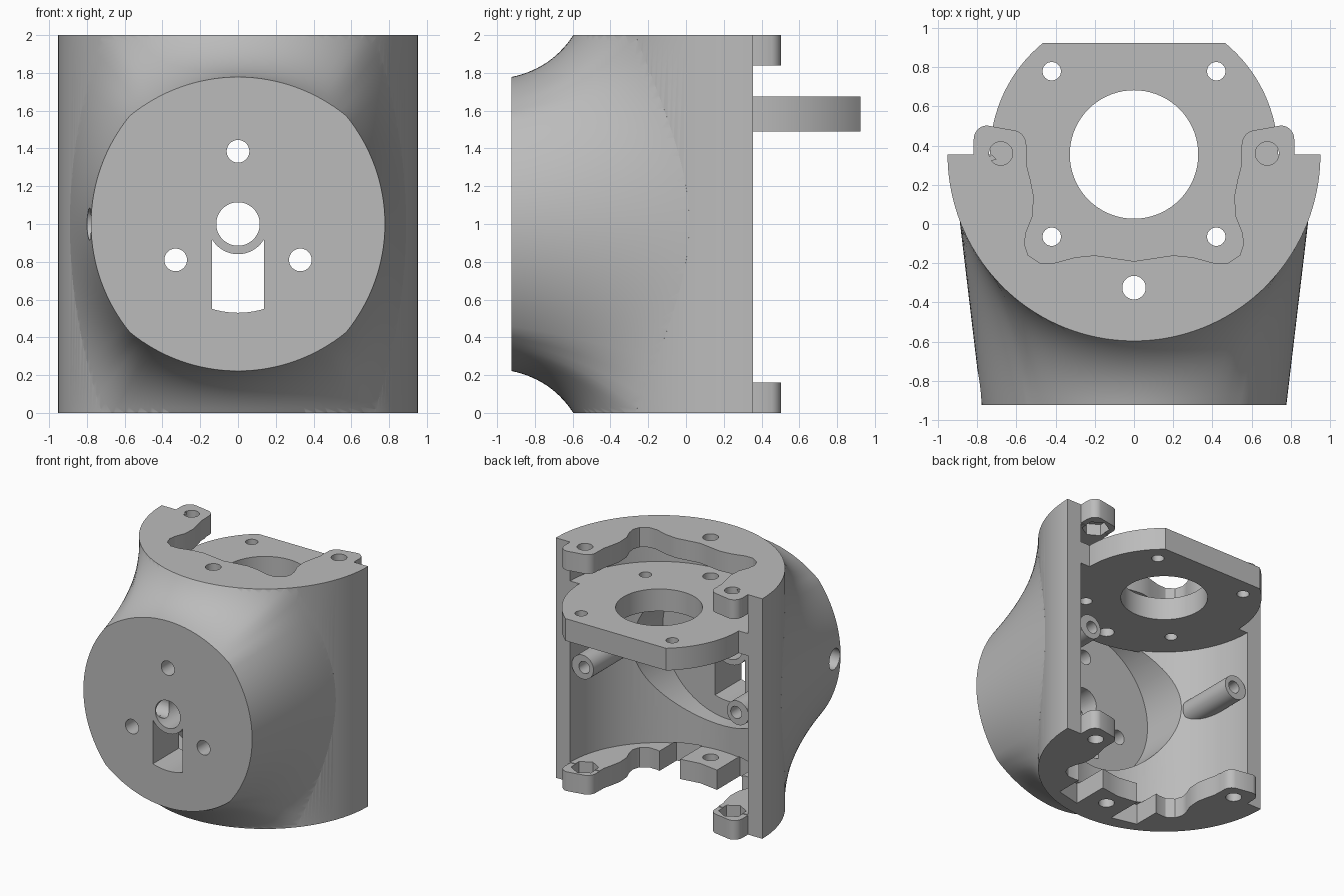
import bpy, bmesh, math
from math import sin, cos, pi, sqrt, atan2
from mathutils import Matrix

if "Cube" in bpy.data.objects:
    bpy.data.objects.remove(bpy.data.objects["Cube"], do_unlink=True)

grey = bpy.data.materials.new("light grey plastic")
grey.use_nodes = True
GREY = (0.5, 0.5, 0.5, 1)
grey.diffuse_color = GREY
grey.node_tree.nodes["Principled BSDF"].inputs["Base Color"].default_value = GREY

CY = 0.355      # y of the cylinder axis and of the open back
R = 0.952       # outer radius
BORE = 0.82     # inner radius
FRONT = -0.925  # y of the front face


def make(name, bm):
    bmesh.ops.recalc_face_normals(bm, faces=bm.faces)
    me = bpy.data.meshes.new(name)
    bm.to_mesh(me)
    bm.free()
    me.materials.append(grey)
    ob = bpy.data.objects.new(name, me)
    bpy.context.collection.objects.link(ob)
    return ob


def prism(name, pts, z0, z1):
    """Extrude a plan outline from z0 to z1."""
    bm = bmesh.new()
    face = bm.faces.new([bm.verts.new((x, y, z0)) for x, y in pts])
    top = bmesh.ops.extrude_face_region(bm, geom=[face])["geom"]
    for v in top:
        if isinstance(v, bmesh.types.BMVert):
            v.co.z = z1
    return make(name, bm)


def rod(name, centre, radius, length, axis="Z", sides=48):
    """Cylinder centred on a point along an axis."""
    bm = bmesh.new()
    turn = {"Z": Matrix(), "X": Matrix.Rotation(pi / 2, 4, "Y"),
            "Y": Matrix.Rotation(pi / 2, 4, "X")}[axis]
    bmesh.ops.create_cone(bm, cap_ends=True, segments=sides, radius1=radius,
                          radius2=radius, depth=length,
                          matrix=Matrix.Translation(centre) @ turn)
    return make(name, bm)


def boolean(ob, tool, op="DIFFERENCE"):
    mod = ob.modifiers.new("bool", "BOOLEAN")
    mod.operation, mod.solver, mod.object = op, "EXACT", tool
    bpy.context.view_layer.objects.active = ob
    bpy.ops.object.modifier_apply(modifier=mod.name)
    bpy.data.objects.remove(tool, do_unlink=True)


def arc(cx, cy, r, a0, a1, n):
    return [(cx + r * cos(a0 + (a1 - a0) * i / n), cy + r * sin(a0 + (a1 - a0) * i / n))
            for i in range(n + 1)]


def front_boss():
    """Loft from the rounded front face back onto the cylinder wall."""
    bm = bmesh.new()
    n, steps = 128, 14
    rings = [[] for _ in range(steps + 2)]
    for i in range(n):
        a = 2 * pi * i / n
        c, s = cos(a), sin(a)
        fold = atan2(abs(s), abs(c)) / (pi / 4)
        r0 = 0.778 + 0.032 * (1 - abs(fold - 1)) ** 2
        r1 = 1.78 / (abs(c) + sqrt(c * c + 0.605 * s * s))
        r1 = min(r1, 1 / max(abs(s), 0.01))
        y1 = CY - sqrt(R * R - (r1 * c) ** 2)
        w = s * s
        rc = r0 + (0.52 - 0.32 * w) * (r1 - r0)
        yc = FRONT + (0.52 + 0.13 * w) * (y1 - FRONT)
        for k in range(steps + 1):
            t = k / steps
            b0, b1, b2 = (1 - t) ** 2, 2 * t * (1 - t), t * t
            r = b0 * r0 + b1 * rc + b2 * r1
            y = b0 * FRONT + b1 * yc + b2 * y1
            rings[k].append(bm.verts.new((r * c, y, 1 + r * s)))
        rings[-1].append(bm.verts.new((0.8 * r1 * c, 0.25, 1 + 0.8 * r1 * s)))
    for a, b in zip(rings, rings[1:]):
        for i in range(n):
            j = (i + 1) % n
            bm.faces.new((a[i], a[j], b[j], b[i]))
    bm.faces.new(rings[0])
    bm.faces.new(rings[-1])
    return make("front_boss", bm)


# Shell: half cylinder blended into the front boss, then hollowed
body = prism("shell", arc(0, CY, R, pi, 2 * pi, 96), 0, 2)
boolean(body, front_boss(), "UNION")
bore = prism("bore", arc(0, CY, BORE, 0, 2 * pi, 96)[:-1], 0.165, 1.835)
boolean(body, bore)
boolean(body, rod("pocket", (0, -0.29, 1), 0.62, 0.58, "Y", 96))

# Screw lugs reaching behind the end flanges
for side in (1, -1):
    lug = [(0.82, 0.2), (0.82, 0.43)] + arc(0.75, 0.435, 0.068, 0, pi / 2, 6)
    lug += arc(0.625, 0.405, 0.075, 0.6 * pi, pi, 6) + [(0.55, 0.2)]
    lug = [(side * x, y) for x, y in lug]
    for z in (0, 1.84):
        boolean(body, prism("lug", lug, z, z + 0.16), "UNION")

# Wavy opening through both end flanges
half = [(0.548, 0.7), (0.548, 0.3), (0.53, 0.23), (0.512, 0.14), (0.518, 0.04), (0.55, -0.04),
        (0.56, -0.1), (0.54, -0.16), (0.48, -0.2), (0.41, -0.2), (0.3, -0.17), (0.2, -0.16),
        (0.1, -0.175)]
wavy = half + [(0, -0.19)] + [(-x, y) for x, y in reversed(half)]
for z in (-0.1, 1.8):
    boolean(body, prism("opening", wavy, z, z + 0.3))

# Lug holes with nut pockets, and gaps in the lower flange
for side in (1, -1):
    x = side * 0.68
    boolean(body, rod("lug_hole", (x, 0.36, 1), 0.06, 2.4))
    for z in (0.16, 1.84):
        boolean(body, rod("nut_pocket", (x, 0.36, z), 0.105, 0.18, sides=6))
    gap = [(side * x, y) for x, y in ((0.17, -0.1), (0.17, -0.47), (0.38, -0.42), (0.38, -0.1))]
    boolean(body, prism("gap", gap, -0.1, 0.17))
boolean(body, rod("flange_hole", (0, -0.325, 1.9), 0.06, 0.4))
boolean(body, rod("flange_hole", (0, -0.325, 0.1), 0.06, 0.4))

# Front face holes and slot
for x, z, r in ((0, 1, 0.115), (0, 1.385, 0.06), (0.33, 0.81, 0.06), (-0.33, 0.81, 0.06)):
    boolean(body, rod("face_hole", (x, -0.75, z), r, 0.6, "Y"))
low, high = math.asin(0.138 / 0.47), math.asin(0.138 / 0.16)
slot = prism("slot", arc(0, 0, 0.47, -pi / 2 - low, -pi / 2 + low, 10)
             + arc(0, 0, 0.16, -pi / 2 + high, -pi / 2 - high, 16), 0.4, 1.1)
slot.data.transform(Matrix.Translation((0, 0, 1)) @ Matrix.Rotation(pi / 2, 4, "X"))
boolean(body, slot)

# Access hole on one side
boolean(body, rod("side_hole", (-0.55, -0.83, 1), 0.085, 1.0, "X"))

# Middle mounting plate with a flat rear edge
PR = 0.735
flat = math.asin((0.925 - CY) / PR)
outline = (arc(0, CY, PR, 0, flat, 16) + arc(0, CY, PR, pi - flat, pi, 16)
           + arc(0, CY, 0.84, pi, 2 * pi, 64))
plate = prism("mounting_plate", outline, 1.49, 1.675)
boolean(plate, rod("bore", (0, CY, 1.6), 0.328, 0.6, sides=72))
for x in (-0.42, 0.42):
    for y in (-0.065, 0.78):
        boolean(plate, rod("hole", (x, y, 1.6), 0.047, 0.6))
boolean(plate, rod("hole", (0, -0.325, 1.6), 0.06, 0.6))

# Screw posts running along the inner walls
parts = [body, plate]
for side, name in ((1, "left"), (-1, "right")):
    post = rod(name + "_screw_post", (side * 0.715, 0.09, 0.98), 0.1, 0.5, "Y")
    boolean(post, rod("bore", (side * 0.7, 0.25, 0.98), 0.05, 0.4, "Y"))
    parts.append(post)

for ob in parts:
    bpy.ops.object.select_all(action="DESELECT")
    ob.select_set(True)
    bpy.context.view_layer.objects.active = ob
    bpy.ops.object.shade_smooth_by_angle(angle=math.radians(30))
